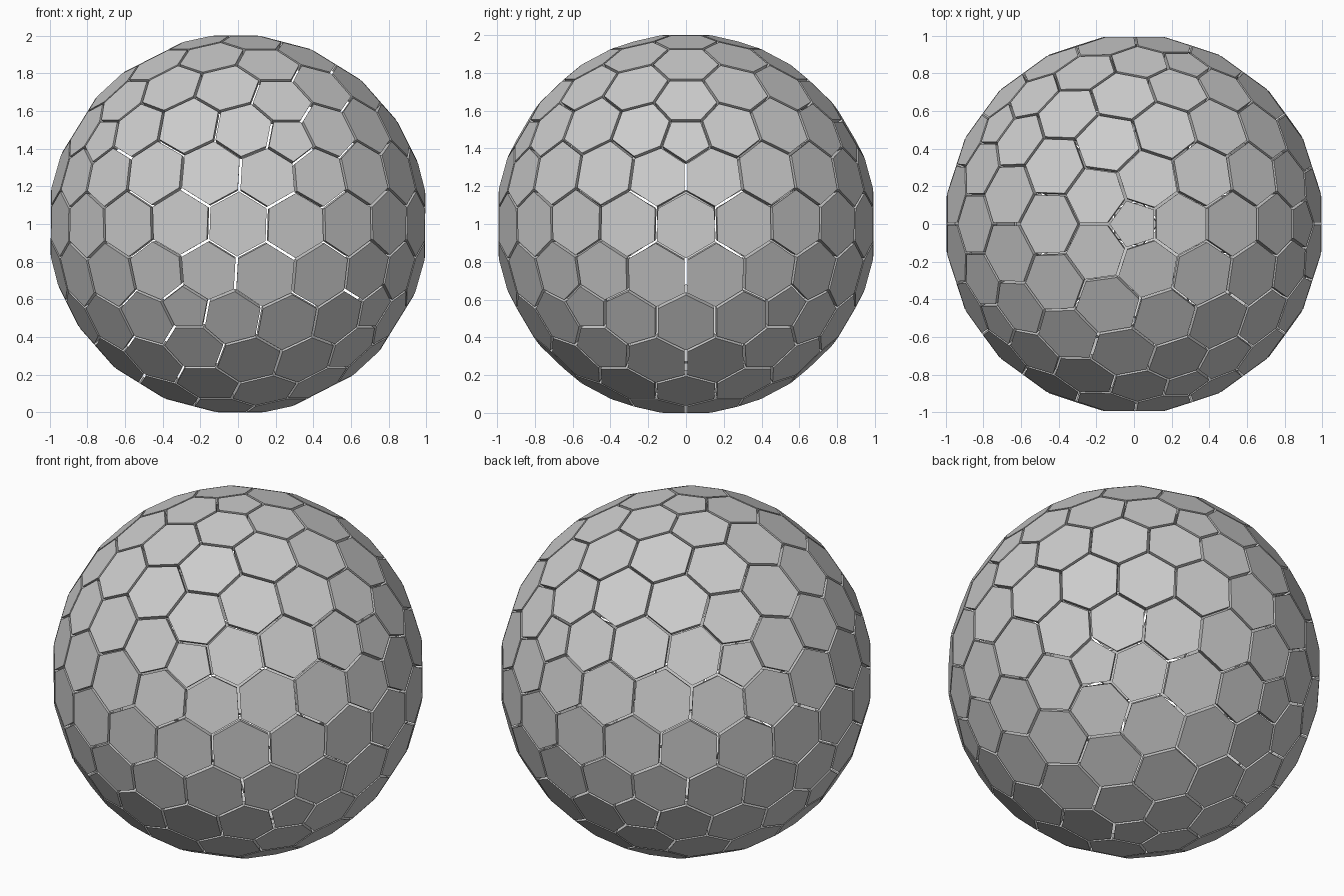
import bpy, bmesh, math
from mathutils import Vector

if "Cube" in bpy.data.objects:
    bpy.data.objects.remove(bpy.data.objects["Cube"])

HALF_GAP = 0.007
THICKNESS = 0.04

# Geodesic guide: icosahedron split flat into 4 per edge, then pushed to a sphere
guide = bmesh.new()
bmesh.ops.create_icosphere(guide, subdivisions=1, radius=1.0)
for _ in range(2):
    bmesh.ops.subdivide_edges(guide, edges=guide.edges[:], cuts=1, use_grid_fill=True)
for v in guide.verts:
    v.co.normalize()

# Panel corners are triangle centres on the sphere, scaled so the poles sit at 0 and 2
centre = {f: f.calc_center_median().normalized() for f in guide.faces}
radius = 1.0 / max(c.z for c in centre.values())


def panel_outline(vert):
    """Corners of the panel around one guide point, in order, shrunk by the gap."""
    n = vert.co.normalized()
    u = n.orthogonal().normalized()
    w = n.cross(u)
    pts = [centre[f] * radius for f in vert.link_faces]
    pts.sort(key=lambda p: math.atan2(p.dot(w), p.dot(u)))
    out = []
    for i, p in enumerate(pts):
        a = (pts[i - 1] - p).normalized()
        b = (pts[(i + 1) % len(pts)] - p).normalized()
        out.append(p + (a + b) * HALF_GAP / math.sin(a.angle(b)))
    return out


def build_panels(name, sides):
    bm = bmesh.new()
    for vert in guide.verts:
        if len(vert.link_faces) != sides:
            continue
        outline = panel_outline(vert)
        outer = [bm.verts.new(p) for p in outline]
        inner = [bm.verts.new(p * (1 - THICKNESS)) for p in outline]
        bm.faces.new(outer)
        bm.faces.new(inner[::-1])
        for i in range(sides):
            j = (i + 1) % sides
            bm.faces.new((outer[j], outer[i], inner[i], inner[j]))
    mesh = bpy.data.meshes.new(name)
    bm.to_mesh(mesh)
    bm.free()
    obj = bpy.data.objects.new(name, mesh)
    obj.location = (0, 0, 1)
    bpy.context.collection.objects.link(obj)


# Twelve pentagon panels and all hexagon panels of the hollow ball
build_panels("pentagon_panels", 5)
build_panels("hexagon_panels", 6)
guide.free()
